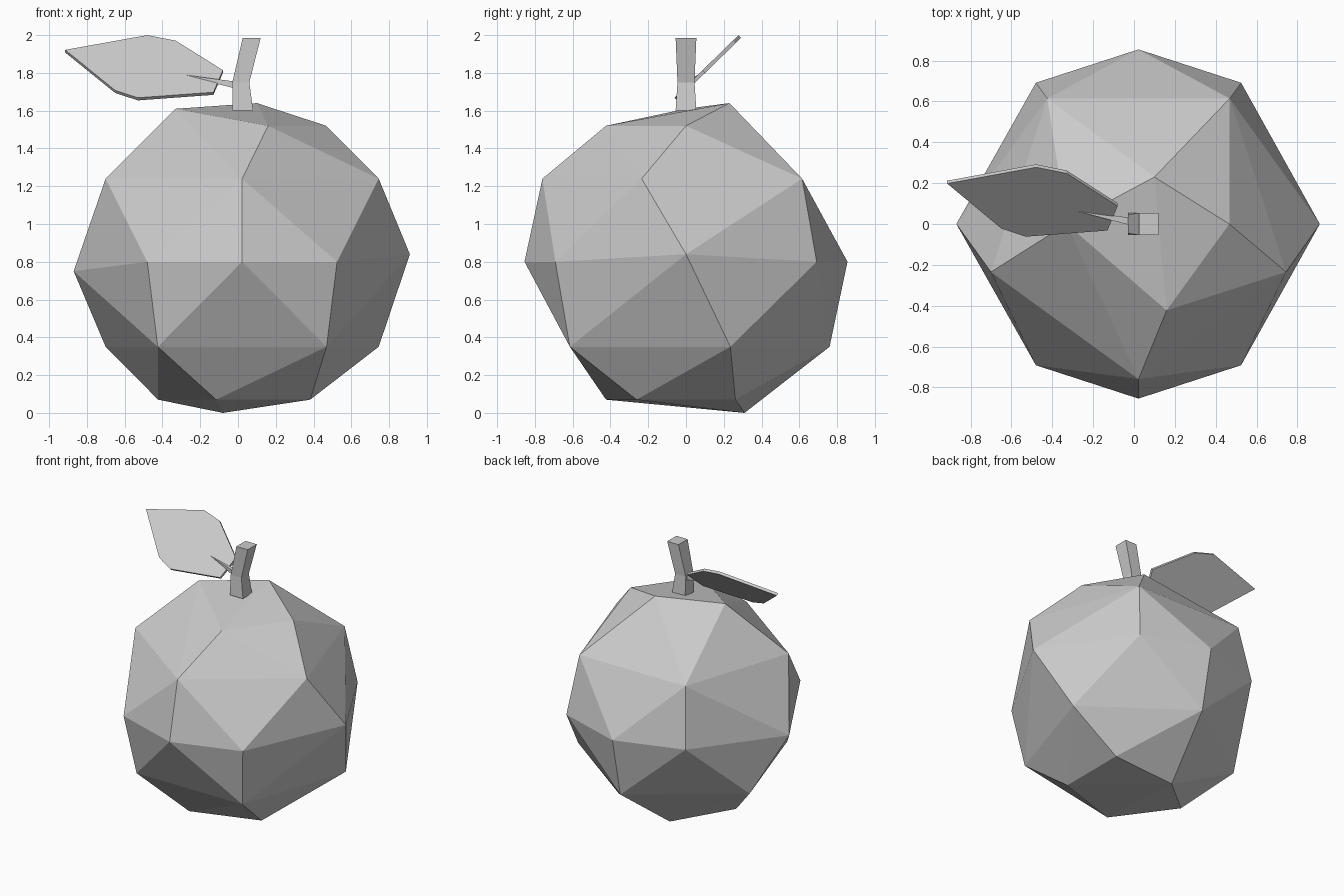
import bpy
import bmesh
from math import cos, sin, radians
from mathutils import Vector

default_cube = bpy.data.objects.get("Cube")
if default_cube:
    bpy.data.objects.remove(default_cube, do_unlink=True)

CENTRE_X = 0.022

# Single flat colour shared by every part
grey = bpy.data.materials.new("plain_grey")
grey.use_nodes = True
grey.diffuse_color = (0.6, 0.6, 0.6, 1)
shader = next(n for n in grey.node_tree.nodes if n.type == "BSDF_PRINCIPLED")
shader.inputs["Base Color"].default_value = grey.diffuse_color
shader.inputs["Roughness"].default_value = 0.8


def finish(name, bm):
    """Turn a bmesh into a flat-shaded object."""
    bmesh.ops.recalc_face_normals(bm, faces=bm.faces)
    mesh = bpy.data.meshes.new(name)
    bm.to_mesh(mesh)
    bm.free()
    mesh.materials.append(grey)
    obj = bpy.data.objects.new(name, mesh)
    bpy.context.collection.objects.link(obj)
    return obj


def ring(angles, radius, z):
    """Points at the given compass angles around the fruit's axis."""
    return [Vector((CENTRE_X + radius * cos(radians(a)), radius * sin(radians(a)), z))
            for a in angles]


def loft(name, loops):
    """Skin matching loops of points and cap both ends."""
    bm = bmesh.new()
    rows = [[bm.verts.new(p) for p in loop] for loop in loops]
    count = len(rows[0])
    for low, high in zip(rows, rows[1:]):
        for i in range(count):
            j = (i + 1) % count
            bm.faces.new((low[i], low[j], high[j], high[i]))
    bm.faces.new(rows[0][::-1])
    bm.faces.new(rows[-1])
    return finish(name, bm)


def rectangle(x0, x1, half_depth, z):
    return [(x0, -half_depth, z), (x1, -half_depth, z),
            (x1, half_depth, z), (x0, half_depth, z)]


# Fruit body: irregular faceted ball wrapped around staggered rings
points = ring(range(-90, 270, 72), 0.76, 1.24)
points += ring(range(-54, 306, 72), 0.76, 0.35)
points += ring((-126, -90, -54, 54, 90, 126), 0.855, 0.8)
points += ring((-72, 0), 0.445, 1.52)
points += ring((-108, -36, 36, 180), 0.445, 0.07)
points += [Vector(p) for p in (
    (0.91, 0, 0.84), (-0.87, 0, 0.75),       # side corners
    (0.1, 0.23, 1.64), (-0.33, 0, 1.61),     # top corners
    (-0.08, 0.31, 0))]                       # lowest corner
bm = bmesh.new()
for p in points:
    bm.verts.new(p)
bmesh.ops.convex_hull(bm, input=bm.verts)
finish("fruit_body", bm)

# Stem: square, pinched in the middle and leaning to one side
loft("stem", [rectangle(-0.03, 0.08, 0.055, 1.6),
              rectangle(-0.03, 0.06, 0.045, 1.75),
              rectangle(0.025, 0.12, 0.055, 1.985)])

# Leaf: thin tilted plate
outline = [(-0.915, 0.205), (-0.65, -0.015), (-0.53, -0.055), (-0.13, -0.025),
           (-0.08, 0.095), (-0.33, 0.255), (-0.48, 0.285)]
surface = [Vector((x, y, 1.715 + 0.975 * y)) for x, y in outline]
offset = Vector((0, 0.007, -0.007))
loft("leaf", [[p + offset for p in surface], [p - offset for p in surface]])

# Leaf stalk: tapered spike running from the stem into the leaf
base, tip = Vector((-0.01, 0.01, 1.735)), Vector((-0.3, 0.07, 1.79))
corners = [Vector((0, cos(radians(a)), sin(radians(a)))) for a in range(45, 405, 90)]
loft("leaf_stalk", [[base + c * 0.026 for c in corners],
                    [tip + c * 0.003 for c in corners]])
